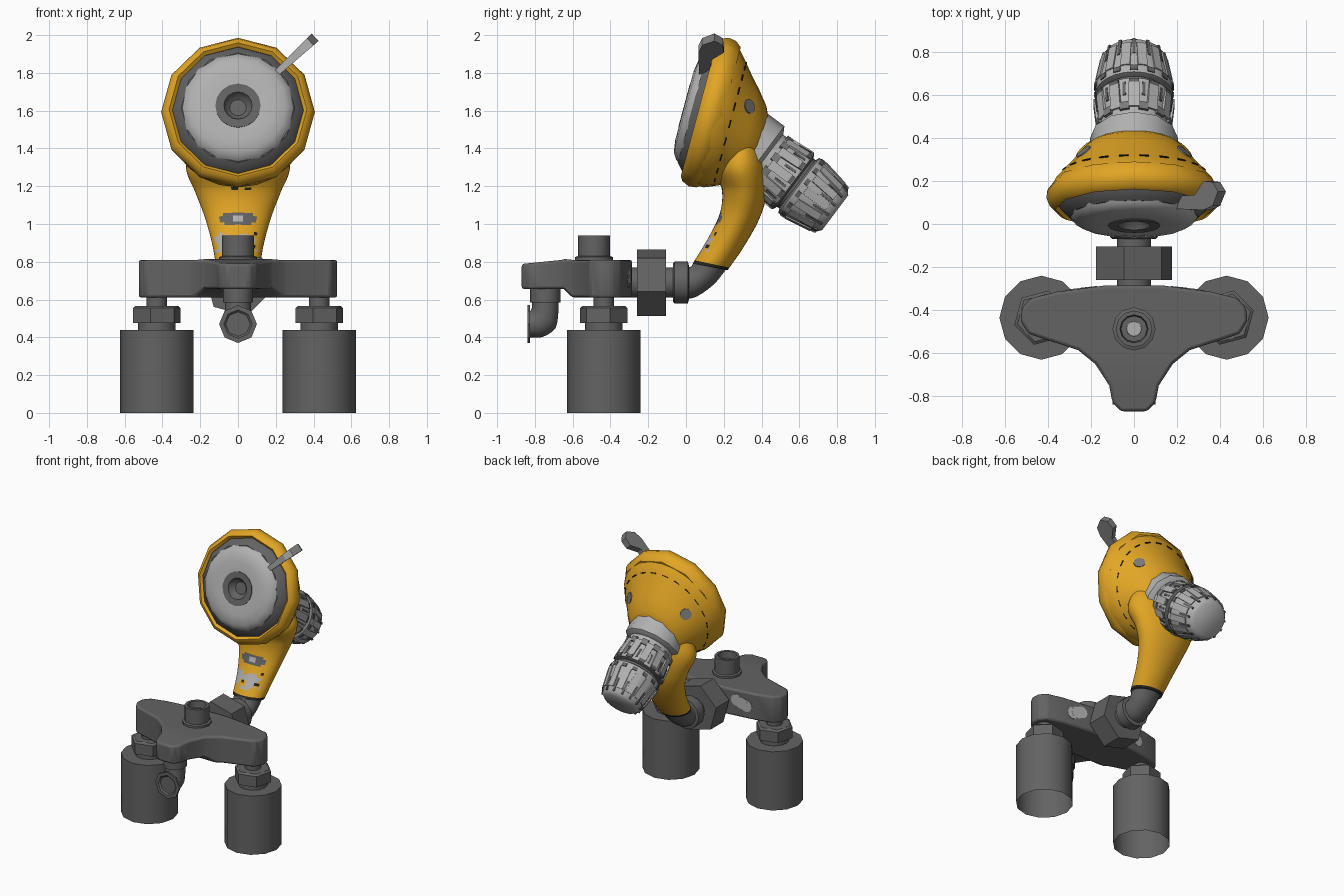
import bpy, bmesh, math
from mathutils import Vector, Matrix

if "Cube" in bpy.data.objects:
    bpy.data.objects.remove(bpy.data.objects["Cube"])

def material(name, rgb):
    m = bpy.data.materials.new(name)
    m.diffuse_color = (*rgb, 1)
    m.use_nodes = True
    m.node_tree.nodes["Principled BSDF"].inputs["Base Color"].default_value = m.diffuse_color
    return m

DARK, SILVER, YELLOW, BLACK, MID = range(5)
MATS = [material("dark grey", (0.125, 0.125, 0.125)), material("silver", (0.44, 0.44, 0.44)),
        material("yellow paint", (0.76, 0.38, 0.018)), material("black", (0.02, 0.018, 0.012)),
        material("mid grey", (0.2, 0.2, 0.2))]

def finish(name, bm, smooth=True, bevel=0, recalc=True):
    bmesh.ops.remove_doubles(bm, verts=bm.verts, dist=1e-5)
    if recalc:
        bmesh.ops.recalc_face_normals(bm, faces=bm.faces)
    me = bpy.data.meshes.new(name)
    bm.to_mesh(me)
    bm.free()
    ob = bpy.data.objects.new(name, me)
    bpy.context.collection.objects.link(ob)
    for m in MATS:
        me.materials.append(m)
    if bevel:
        b = ob.modifiers.new("bevel", 'BEVEL')
        b.width, b.segments, b.limit_method = bevel, 2, 'ANGLE'
    if smooth:
        bpy.ops.object.select_all(action='DESELECT')
        ob.select_set(True)
        bpy.context.view_layer.objects.active = ob
        bpy.ops.object.shade_smooth_by_angle(angle=math.radians(40))
    return ob

def frame(origin, d):
    z = Vector(d).normalized()
    y = z.cross(Vector((1, 0, 0))).normalized()
    x = y.cross(z)
    return Matrix.Translation(origin) @ Matrix((x, y, z)).transposed().to_4x4()

def lathe(name, origin, d, profile, n=12, mats=(DARK,), phase=0.0, shear=0.0, bottom=True):
    """Turn (radius, distance) points about the axis d; mats gives one colour per segment."""
    bm, M = bmesh.new(), frame(origin, d)
    rings = [[bm.verts.new(M @ Vector((r * math.cos(a), r * math.sin(a) + shear * t, t)))
              for a in (phase + math.tau * k / n for k in range(n))]
             for r, t in profile]
    for i in range(len(rings) - 1):
        for k in range(n):
            f = bm.faces.new((rings[i][k], rings[i][(k + 1) % n],
                              rings[i + 1][(k + 1) % n], rings[i + 1][k]))
            f.material_index = mats[min(i, len(mats) - 1)]
    if bottom:
        bm.faces.new(rings[0]).material_index = mats[0]
    bm.faces.new(rings[-1]).material_index = mats[-1]
    return finish(name, bm)

def loft(name, secs, n, steps, rule):
    """Smooth tube through sections (front y, front z, back y, back z, half width)."""
    P = [Vector(s) for s in secs]
    P = [2 * P[0] - P[1]] + P + [2 * P[-1] - P[-2]]
    path = []
    for i in range(1, len(P) - 2):
        a, b, c, d = P[i - 1:i + 3]
        for s in range(steps):
            t = s / steps
            path.append(0.5 * (2 * b + (c - a) * t + (2 * a - 5 * b + 4 * c - d) * t * t
                               + (3 * b - a - 3 * c + d) * t ** 3))
    path.append(P[-2])
    bm, rings = bmesh.new(), []
    for fy, fz, by, bz, w in path:
        c, v = Vector((0, (fy + by) / 2, (fz + bz) / 2)), Vector((0, (by - fy) / 2, (bz - fz) / 2))
        rings.append([bm.verts.new(c + v * math.sin(math.tau * k / n)
                      + Vector((w * math.cos(math.tau * k / n), 0, 0))) for k in range(n)])
    for i in range(len(rings) - 1):
        for k in range(n):
            f = bm.faces.new((rings[i][k], rings[i][(k + 1) % n],
                              rings[i + 1][(k + 1) % n], rings[i + 1][k]))
            f.material_index = rule(f.calc_center_median(), i, k >= n / 2)
    bm.faces.new(rings[0])
    bm.faces.new(rings[-1])
    return finish(name, bm)

def ribs(name, M, n, s, r, size, mat, tilt=0.0, shift=0.0):
    """Ring of small boxes round an axis."""
    bm = bmesh.new()
    for k in range(n):
        T = (M @ Matrix.Rotation(math.tau * (k + shift) / n, 4, 'Z') @ Matrix.Translation((r, 0, s))
             @ Matrix.Rotation(tilt, 4, 'Y') @ Matrix.Diagonal((*size, 1)))
        bmesh.ops.create_cube(bm, size=1, matrix=T)
    for f in bm.faces:
        f.material_index = mat
    return finish(name, bm, False)

UP = (0, 0, 1)
# Feet (open underneath) with hex nuts
for side, x in (("left", -0.43), ("right", 0.43)):
    lathe(side + "_foot", (x, -0.435, 0), UP, [(0.195, 0), (0.195, 0.44)], bottom=False)
    lathe(side + "_foot_neck", (x, -0.435, 0), UP, [(0.1, 0.44), (0.1, 0.48)])
    lathe(side + "_foot_nut", (x, -0.435, 0), UP, [(0.13, 0.475), (0.13, 0.555), (0.115, 0.567)], 6,
          phase=math.radians(15))
    lathe(side + "_foot_stem", (x, -0.435, 0), UP, [(0.055, 0.56), (0.055, 0.64)])

# Three-armed base plate
half = [(0.13, -0.285), (0.36, -0.315), (0.48, -0.345), (0.52, -0.39), (0.527, -0.45), (0.49, -0.51),
        (0.26, -0.585), (0.18, -0.65), (0.115, -0.75), (0.1, -0.83), (0.06, -0.87)]
bm = bmesh.new()
face = bm.faces.new([bm.verts.new((x, y, 0.61)) for x, y in half + [(-x, y) for x, y in half[::-1]]])
ext = bmesh.ops.extrude_face_region(bm, geom=[face])
bmesh.ops.translate(bm, vec=(0, 0, 0.2), verts=[v for v in ext["geom"] if isinstance(v, bmesh.types.BMVert)])
for cut in (-0.6, -0.66):
    bmesh.ops.bisect_plane(bm, geom=bm.verts[:] + bm.edges[:] + bm.faces[:],
                           plane_co=(0, cut, 0), plane_no=(0, 1, 0))
for v in bm.verts:
    if v.co.y < -0.62:
        v.co.z = 0.655 if v.co.z < 0.7 else 0.81 - (-0.655 - v.co.y) * 0.1
finish("base_plate", bm, bevel=0.018)
for s in (-1, 1):
    for dx in (-0.035, 0, 0.035):
        x = 0.25 + dx
        lathe("worn_patch", (s * x, -0.285 - (x - 0.13) * 0.13 - 0.004, 0.72 - dx * 0.4), (s * 0.13, 1, 0),
              [(0.045, 0), (0.045, 0.008 - abs(dx) * 0.03)], 12, (SILVER,))

# Socket post on the base plate
lathe("socket_post", (0, -0.487, 0), UP, [(0.1, 0.80), (0.1, 0.825), (0.085, 0.83), (0.085, 0.94),
      (0.065, 0.94), (0.06, 0.89), (0.035, 0.89), (0.034, 0.895)], 12, (DARK,) * 6 + (SILVER,))

# Front spout
plain = lambda c, i, front: DARK
lathe("spout_collar", (0, -0.745, 0), UP, [(0.08, 0.585), (0.08, 0.67)])
loft("spout_elbow", [(-0.815, 0.60, -0.675, 0.60, 0.07), (-0.815, 0.565, -0.675, 0.55, 0.07),
                     (-0.82, 0.545, -0.69, 0.45, 0.07), (-0.825, 0.538, -0.76, 0.402, 0.07),
                     (-0.828, 0.535, -0.828, 0.40, 0.068)], 12, 3, plain)
lathe("spout_flange", (0, -0.825, 0.47), (0, -1, 0), [(0.1, 0), (0.1, 0.014), (0.075, 0.014), (0.065, 0.004)], 8)

# Rear coupling
BACK = (0, 1, 0)
lathe("coupling_pipe", (0, -0.33, 0.69), BACK, [(0.08, 0), (0.08, 0.28)])
lathe("coupling_nut", (0, -0.26, 0.69), BACK, [(0.182, 0), (0.182, 0.155)], 6, phase=math.radians(-45))
lathe("coupling_ring", (0, -0.07, 0.69), BACK, [(0.1, 0), (0.112, 0.01), (0.112, 0.08), (0.09, 0.085)])
loft("arm_pipe", [(0.0, 0.78, 0.0, 0.60, 0.09), (0.022, 0.775, 0.06, 0.615, 0.09),
                  (0.032, 0.785, 0.15, 0.68, 0.095), (0.037, 0.80, 0.215, 0.76, 0.1)], 14, 3, plain)

# Curved yellow arm with painted seam, badge and worn paint
def arm_colour(c, i, front):
    if i == 0:
        return BLACK
    if front and abs(c.z - 1.03) < 0.036 and abs(c.x) + abs(c.z - 1.03) < 0.1:
        return SILVER if abs(c.x) < 0.03 and abs(c.z - 1.03) < 0.02 else DARK
    if front and 0.85 < c.z < 0.95 and abs(c.x + 0.01) < 0.11:
        p = math.sin(c.x * 60) + math.sin(c.z * 90 + 1)
        return SILVER if p > -0.7 else BLACK if p < -1.6 else YELLOW
    if front and 1.17 < c.z < 1.22 and abs(c.x) < 0.19 and math.sin(c.x * 83) * math.sin(c.z * 300) > 0.8:
        return BLACK
    return YELLOW
loft("arm", [(0.035, 0.79, 0.22, 0.755, 0.115), (0.12, 0.93, 0.30, 0.87, 0.138),
             (0.18, 1.06, 0.385, 1.02, 0.177), (0.19, 1.18, 0.425, 1.15, 0.225),
             (0.15, 1.30, 0.43, 1.31, 0.275), (0.2, 1.46, 0.39, 1.47, 0.22)], 40, 8, arm_colour)

# Head bowl (leaning down towards the knob), rim and face, tilted back 15 degrees
C = Vector((0, 0.13, 1.59))
AX = Vector((0, math.cos(math.radians(15)), -math.sin(math.radians(15))))
lathe("head_bowl", C - Vector((0, 0, -0.01)), AX, [(0.39, 0.03), (0.375, 0.07), (0.34, 0.115), (0.297, 0.166),
      (0.258, 0.22), (0.205, 0.28), (0.16, 0.305), (0.05, 0.318)], 24, (YELLOW,), shear=0.38)
lathe("head_rim", C, AX, [(0.35, 0.0), (0.345, -0.045), (0.365, -0.065), (0.39, -0.05), (0.407, -0.01),
      (0.402, 0.03), (0.375, 0.065)], 12, (YELLOW,))
lathe("face_ring", C, -AX, [(0.355, 0.03), (0.34, 0.065), (0.31, 0.09), (0.3, 0.1)], 12)
lathe("face_dome", C, -AX, [(0.305, 0.08), (0.29, 0.11), (0.255, 0.133), (0.19, 0.143), (0.12, 0.14),
      (0.12, 0.145), (0.075, 0.143), (0.06, 0.11), (0.02, 0.085)], 16, (SILVER,) * 4 + (DARK,))
for s in (-1, 1):
    lathe("bowl_screw", (s * 0.225, 0.325, 1.62), (s * 0.62, 0.75, 0.2), [(0.04, -0.01), (0.04, 0.018)], 10, (MID,))
# Short paint cracks on the bowl
ribs("bowl_cracks", frame(C + Vector((0, -0.012, -0.03)), AX), 22, 0.118, 0.337, (0.007, 0.045, 0.007), BLACK, -0.7)

# Lever paddle at the upper right of the rim
bm = bmesh.new()
outline = [(0, 0.07), (0, 0.13), (0.13, 0.135), (0.19, 0.2), (0.25, 0.195), (0.285, 0.15), (0.25, 0.085), (0.19, 0.065)]
e, w = Vector((0.73, 0, 0.68)), Vector((-0.68, 0, 0.73))
low, high = [[bm.verts.new(Vector((0.2, y, 1.795)) + e * l + w * o * (0.016 + 0.04 * l))
              for l, y in outline] for o in (-1, 1)]
bm.faces.new(low)
bm.faces.new(high)
for k in range(len(low)):
    j = (k + 1) % len(low)
    bm.faces.new((low[k], low[j], high[j], high[k]))
bm.normal_update()
for f in bm.faces:
    f.material_index = SILVER if f.calc_center_median().y < 0.12 and abs(f.normal.y) > 0.5 else MID
finish("lever", bm, False)

# Rear knob: collar, grip barrel and ridged cap
TIP, D = Vector((0, 0.79, 1.06)), Vector((0, 0.8, -0.6))
M = frame(TIP, D)
lathe("knob_collar", TIP, D, [(0.205, -0.62), (0.205, -0.49), (0.17, -0.47)], 12, (SILVER,))
lathe("knob_barrel", TIP, D, [(0.165, -0.55), (0.165, -0.44), (0.17, -0.38), (0.182, -0.31), (0.182, -0.275),
      (0.16, -0.265), (0.16, -0.24)], 24, (SILVER,) * 4 + (DARK,))
lathe("knob_cap", TIP, D, [(0.16, -0.25), (0.182, -0.24), (0.182, -0.2), (0.155, -0.06), (0.14, -0.02), (0.115, 0)],
      24, (MID, SILVER))
ribs("barrel_ridges", M, 12, -0.365, 0.172, (0.018, 0.05, 0.13), SILVER, 0.1)
ribs("barrel_slots", M, 12, -0.33, 0.176, (0.01, 0.014, 0.07), DARK, 0.1, 0.5)
ribs("barrel_studs", M, 12, -0.425, 0.166, (0.022, 0.045, 0.04), MID, 0, 0.5)
ribs("barrel_notches", M, 12, -0.29, 0.182, (0.01, 0.045, 0.022), DARK)
ribs("cap_ridges", M, 14, -0.125, 0.162, (0.02, 0.045, 0.15), SILVER, -0.19)
ribs("cap_slots", M, 14, -0.07, 0.152, (0.014, 0.014, 0.1), DARK, -0.19, 0.5)
ribs("cap_notches", M, 14, -0.215, 0.18, (0.012, 0.035, 0.025), DARK, 0, 0.5)
